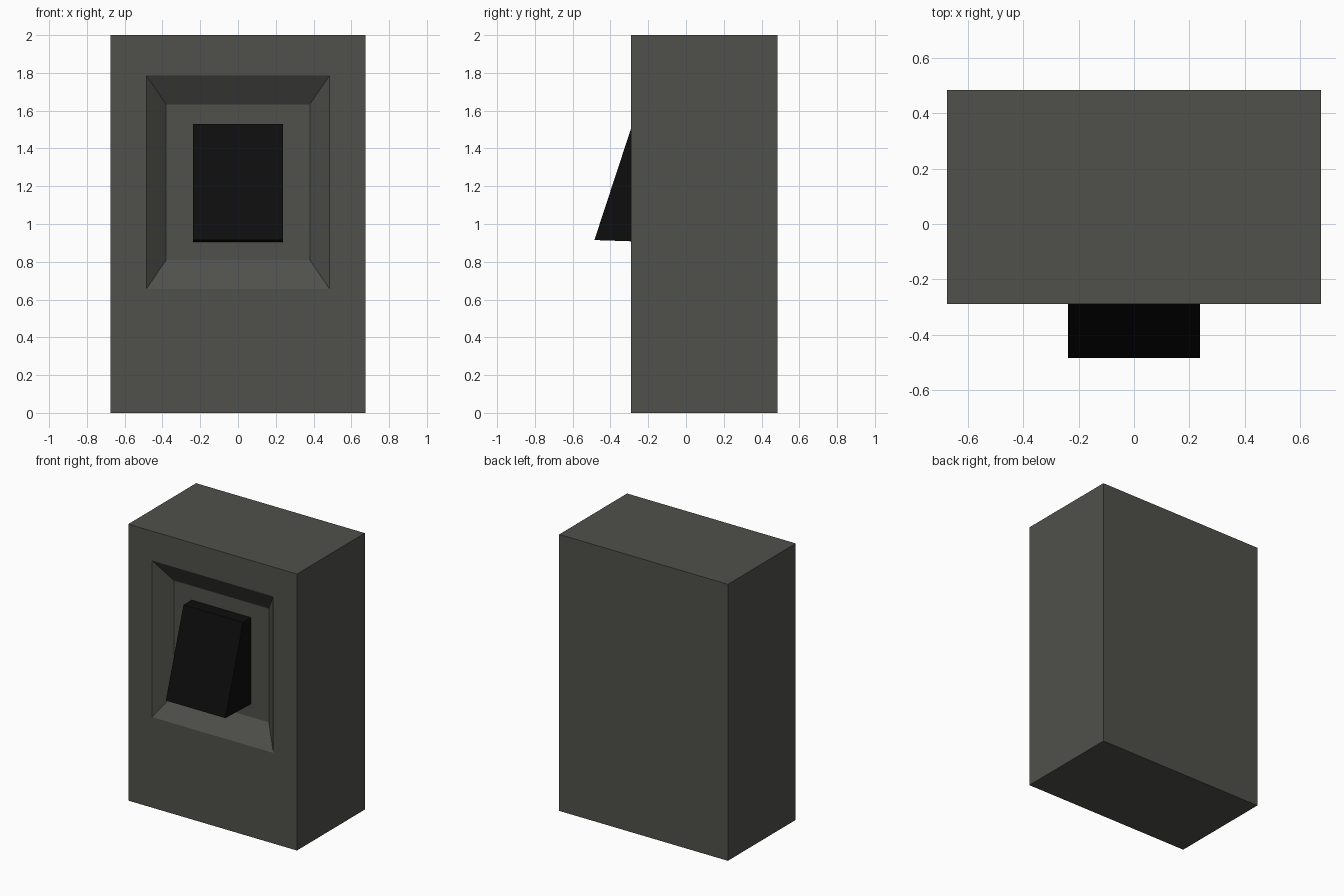
import bpy, bmesh

if "Cube" in bpy.data.objects:
    bpy.data.objects.remove(bpy.data.objects["Cube"])

def material(name, rgb):
    m = bpy.data.materials.new(name)
    m.diffuse_color = (*rgb, 1)
    m.use_nodes = True
    m.node_tree.nodes["Principled BSDF"].inputs["Base Color"].default_value = m.diffuse_color
    return m

def finish(bm, name, mat):
    bmesh.ops.recalc_face_normals(bm, faces=bm.faces)
    me = bpy.data.meshes.new(name)
    bm.to_mesh(me)
    bm.free()
    me.materials.append(mat)
    ob = bpy.data.objects.new(name, me)
    bpy.context.collection.objects.link(ob)
    return ob

def rect(bm, hx, y, z0, z1):
    """Vertex ring of an upright rectangle facing the front."""
    return [bm.verts.new(p) for p in
            ((-hx, y, z0), (hx, y, z0), (hx, y, z1), (-hx, y, z1))]

body_mat = material("dark olive grey", (0.08, 0.08, 0.07))
handle_mat = material("near black", (0.004, 0.004, 0.004))

# Housing: back panel, outer walls, front frame, sloped recess and recess floor
bm = bmesh.new()
rings = [rect(bm, 0.675, 0.485, 0, 2),
         rect(bm, 0.675, -0.29, 0, 2),
         rect(bm, 0.485, -0.29, 0.655, 1.787),
         rect(bm, 0.38, -0.19, 0.81, 1.633)]
for a, b in zip(rings, rings[1:]):
    for i in range(4):
        j = (i + 1) % 4
        bm.faces.new((a[i], a[j], b[j], b[i]))
bm.faces.new(rings[0])
bm.faces.new(rings[-1])
finish(bm, "housing", body_mat)

# Wedge: side profile (y, z) extruded across x
bm = bmesh.new()
profile = [(-0.19, 0.905), (-0.485, 0.915), (-0.283, 1.53), (-0.19, 1.53)]
side = bm.faces.new([bm.verts.new((-0.238, y, z)) for y, z in profile])
ext = bmesh.ops.extrude_face_region(bm, geom=[side], use_keep_orig=True)
bmesh.ops.translate(bm, vec=(0.476, 0, 0),
                    verts=[v for v in ext["geom"] if isinstance(v, bmesh.types.BMVert)])
finish(bm, "wedge_button", handle_mat)
